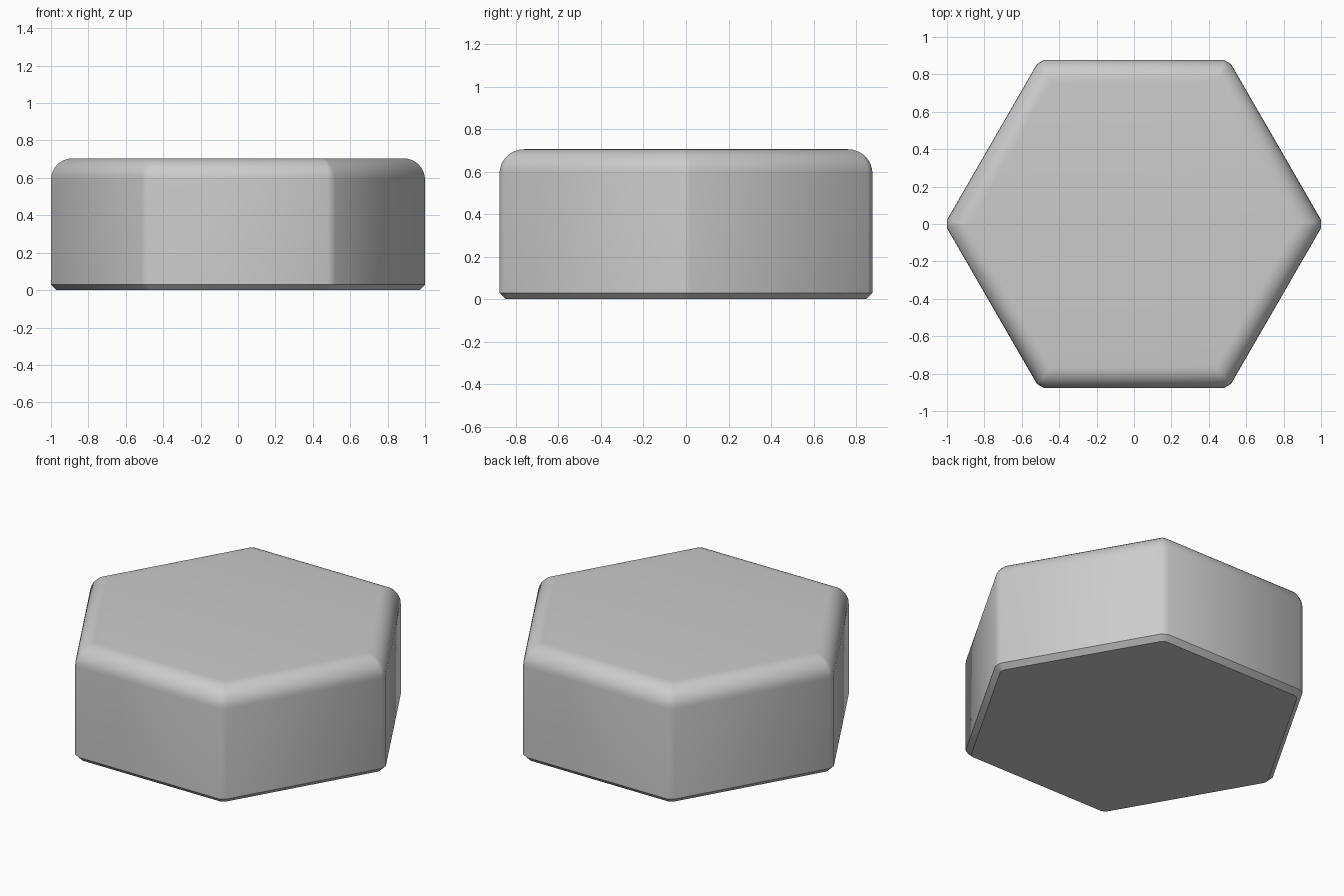
import bpy, bmesh, math

if "Cube" in bpy.data.objects:
    bpy.data.objects.remove(bpy.data.objects["Cube"])

APOTHEM, HEIGHT = 0.877, 0.705
RADIUS, CHAMFER, SEGMENTS = 0.115, 0.03, 8


def hex_ring(bm, inset, z):
    """Hexagon offset inward by inset, each corner cut by a small facet."""
    r = (APOTHEM - inset) / math.cos(math.pi / 6)
    cut = max(0.005, 2 * (r - (1.0 - inset)))
    verts = []
    for k in range(6):
        a = k * math.pi / 3
        x, y = r * math.cos(a), r * math.sin(a)
        for turn in (-2, 2):
            d = a + turn * math.pi / 3
            verts.append(bm.verts.new((x + cut * math.cos(d), y + cut * math.sin(d), z)))
    return verts


# Edge profile: bottom chamfer, straight side, rounded top edge
profile = [(CHAMFER, 0.0), (0.0, CHAMFER)]
for i in range(SEGMENTS + 1):
    t = i / SEGMENTS * math.pi / 2
    profile.append((RADIUS * (1 - math.cos(t)), HEIGHT - RADIUS * (1 - math.sin(t))))

# Stack the rings and cap both ends
bm = bmesh.new()
rings = [hex_ring(bm, inset, z) for inset, z in profile]
for low, high in zip(rings, rings[1:]):
    for i in range(12):
        j = (i + 1) % 12
        bm.faces.new((low[i], low[j], high[j], high[i]))
bm.faces.new(rings[0][::-1])
bm.faces.new(rings[-1])
bmesh.ops.recalc_face_normals(bm, faces=bm.faces)

mesh = bpy.data.meshes.new("hexagonal_block")
bm.to_mesh(mesh)
bm.free()
block = bpy.data.objects.new("hexagonal_block", mesh)
bpy.context.collection.objects.link(block)

# Smooth corners and top edge, crisp bottom chamfer
bpy.context.view_layer.objects.active = block
block.select_set(True)
bpy.ops.object.shade_smooth_by_angle(angle=math.radians(40))
